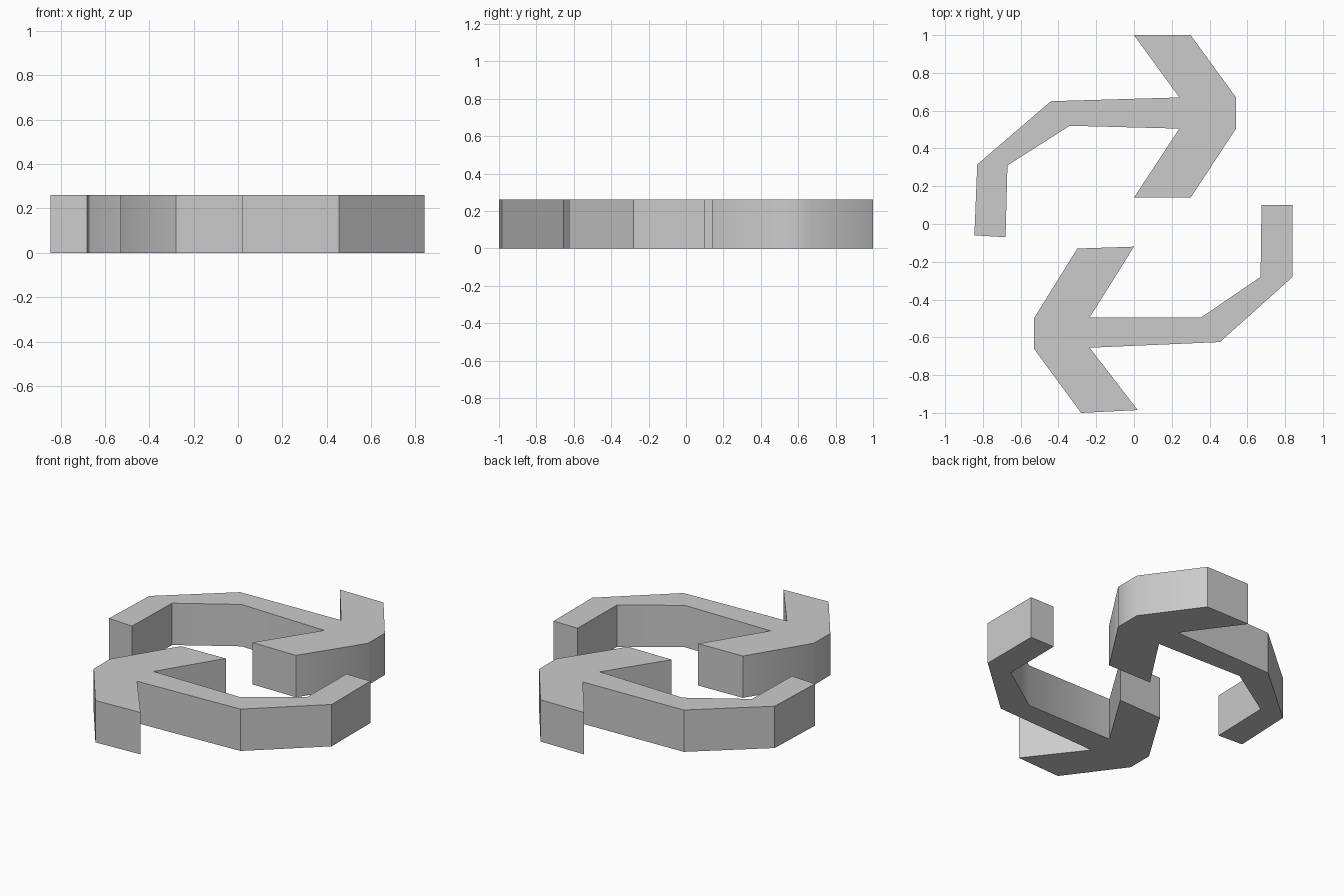
import bpy
import bmesh
import math

if "Cube" in bpy.data.objects:
    bpy.data.objects.remove(bpy.data.objects["Cube"])

HEIGHT = 0.26


def extruded_arrow(name, outline):
    """Turn a flat outline into a solid plate standing on z = 0."""
    bm = bmesh.new()
    face = bm.faces.new([bm.verts.new((x, y, 0)) for x, y in outline])
    top = bmesh.ops.extrude_face_region(bm, geom=[face], use_keep_orig=True)
    verts = [v for v in top["geom"] if isinstance(v, bmesh.types.BMVert)]
    bmesh.ops.translate(bm, verts=verts, vec=(0, 0, HEIGHT))
    bmesh.ops.recalc_face_normals(bm, faces=bm.faces)
    mesh = bpy.data.meshes.new(name)
    bm.to_mesh(mesh)
    bm.free()
    obj = bpy.data.objects.new(name, mesh)
    bpy.context.collection.objects.link(obj)
    # soft bends at the arrow tip, sharp corners elsewhere
    bpy.ops.object.select_all(action='DESELECT')
    obj.select_set(True)
    bpy.context.view_layer.objects.active = obj
    bpy.ops.object.shade_smooth_by_angle(angle=math.radians(38))
    return obj


# Back arrow, pointing right: head, then the bent tail
extruded_arrow("back_arrow", [
    (0.24, 0.67), (0, 1), (0.30, 1), (0.54, 0.67), (0.54, 0.505),
    (0.30, 0.14), (0, 0.14), (0.24, 0.505),
    (-0.34, 0.52), (-0.67, 0.31), (-0.68, -0.07),
    (-0.845, -0.06), (-0.83, 0.315), (-0.44, 0.65)])

# Front arrow, pointing left: slightly different from a half turn of the first
extruded_arrow("front_arrow", [
    (-0.235, -0.655), (0.02, -0.985), (-0.28, -1), (-0.53, -0.66),
    (-0.53, -0.50), (-0.30, -0.13), (0, -0.12), (-0.235, -0.495),
    (0.355, -0.495), (0.67, -0.28), (0.675, 0.10),
    (0.84, 0.10), (0.84, -0.28), (0.455, -0.625)])
